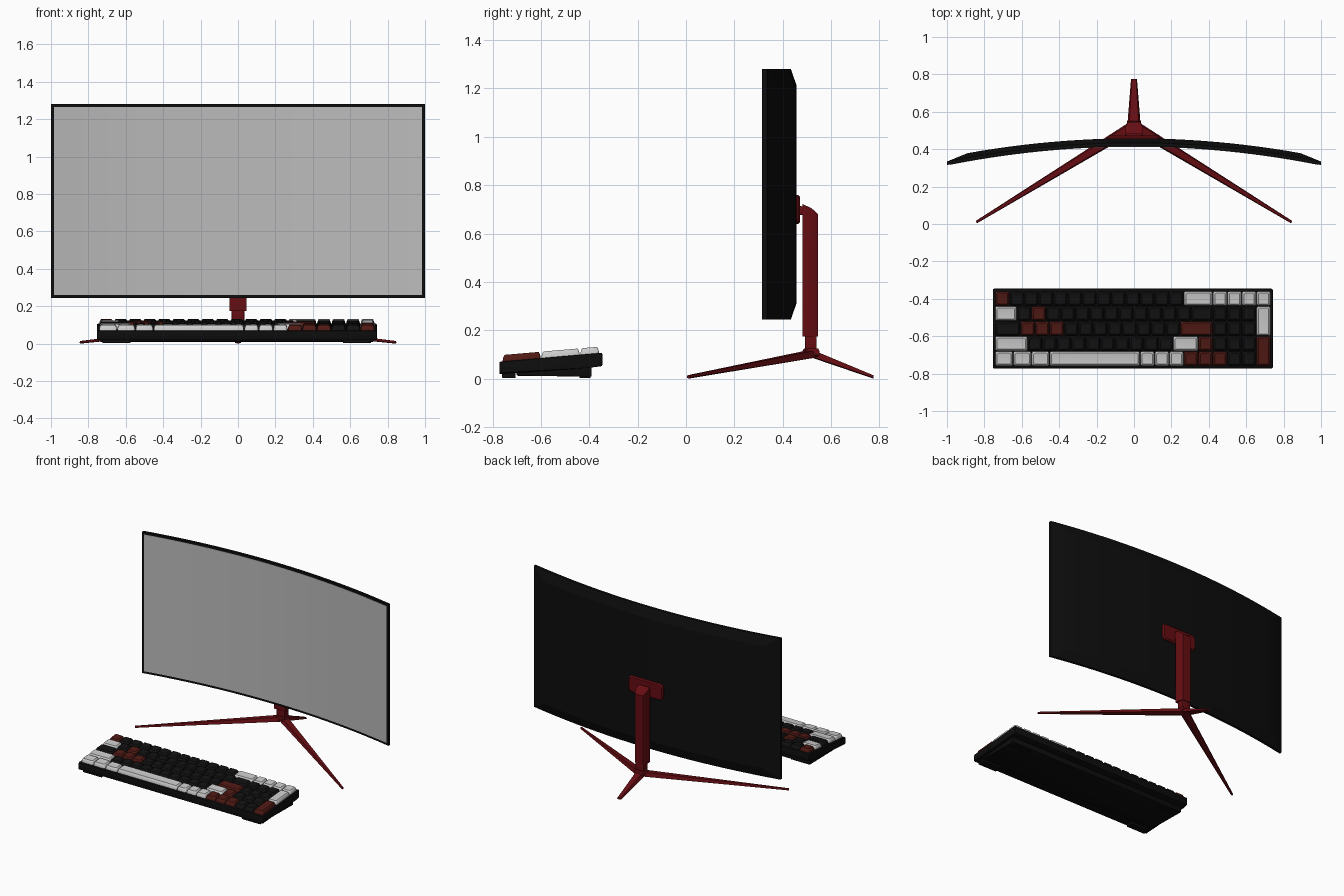
import bpy, bmesh
from math import sin, cos, pi, radians
from mathutils import Vector

if "Cube" in bpy.data.objects:
    bpy.data.objects.remove(bpy.data.objects["Cube"])


def mat(name, col):
    m = bpy.data.materials.new(name)
    m.diffuse_color = (*col, 1)
    m.use_nodes = True
    m.node_tree.nodes["Principled BSDF"].inputs["Base Color"].default_value = m.diffuse_color
    return m


BLACK = mat("black_plastic", (0.004, 0.004, 0.004))
DARK = mat("black_keycap", (0.006, 0.006, 0.006))
RED = mat("red_metal", (0.13, 0.004, 0.006))
KEYRED = mat("red_keycap", (0.08, 0.01, 0.007))
WHITE = mat("white_keycap", (0.65, 0.65, 0.65))
SCREEN = mat("screen_grey", (0.5, 0.5, 0.5))


def finish(name, bm, material, angle=30):
    bmesh.ops.remove_doubles(bm, verts=bm.verts, dist=1e-5)
    bmesh.ops.recalc_face_normals(bm, faces=bm.faces)
    me = bpy.data.meshes.new(name)
    bm.to_mesh(me)
    bm.free()
    ob = bpy.data.objects.new(name, me)
    bpy.context.collection.objects.link(ob)
    me.materials.append(material)
    bpy.ops.object.select_all(action='DESELECT')
    ob.select_set(True)
    bpy.context.view_layer.objects.active = ob
    bpy.ops.object.shade_smooth_by_angle(angle=radians(angle))
    return ob


def loft(bm, rings, caps=True):
    vs = [[bm.verts.new(p) for p in r] for r in rings]
    n = len(vs[0])
    for a, b in zip(vs, vs[1:]):
        for i in range(n):
            bm.faces.new((a[i], a[(i + 1) % n], b[(i + 1) % n], b[i]))
    if caps:
        bm.faces.new(vs[0])
        bm.faces.new(vs[-1])


def rrect(w, h, r, n=3):
    """Rounded rectangle with half sizes w, h."""
    pts = []
    for k, (sx, sy) in enumerate(((1, 1), (-1, 1), (-1, -1), (1, -1))):
        for i in range(n + 1):
            a = (k + i / n) * pi / 2
            pts.append((sx * (w - r) + r * cos(a), sy * (h - r) + r * sin(a)))
    return pts


def prism(name, profile, x0, x1, material, bevel=0.0):
    """Extrude a (y, z) profile along x."""
    bm = bmesh.new()
    loft(bm, [[(x, y, z) for y, z in profile] for x in (x0, x1)])
    if bevel:
        bmesh.ops.bevel(bm, geom=list(bm.edges), offset=bevel, segments=2,
                        profile=0.5, affect='EDGES')
    return finish(name, bm, material)


# ---------- curved monitor ----------
Z0, Z1 = 0.245, 1.28


def front(x):
    return 0.415 - 0.1 * x * x


inner = [-0.89 + 1.78 * i / 24 for i in range(25)]
bm = bmesh.new()
rings = []
for x in [-1] + inner + [1]:
    y = front(x)
    dz, d = (0, 0.019) if abs(x) == 1 else (0.07, 0.043)
    rings.append([(x, y, Z0), (x, y, Z1), (x, y + 0.019, Z1), (x, y + d, Z1 - dz),
                  (x, y + d, Z0 + dz), (x, y + 0.019, Z0)])
loft(bm, rings)
finish("monitor_shell", bm, BLACK, 15)

# thin screen sheet, just proud of the bezel
bm = bmesh.new()
rings = []
for i in range(29):
    x = 0.984 * (-1 + 2 * i / 28)
    y = front(x)
    rings.append([(x, y - 0.002, Z0 + 0.016), (x, y - 0.002, Z1 - 0.016),
                  (x, y + 0.002, Z1 - 0.016), (x, y + 0.002, Z0 + 0.016)])
loft(bm, rings)
finish("screen", bm, SCREEN)

# ---------- stand ----------
bm = bmesh.new()
loft(bm, [[(x, y, 0.70 + z) for x, z in rrect(0.14 - i, 0.06 - i, 0.025)]
          for y, i in ((0.44, 0), (0.464, 0), (0.472, 0.008))])
finish("mount_plate", bm, RED)
prism("tilt_arm", [(0.465, 0.675), (0.465, 0.715), (0.495, 0.71), (0.495, 0.68)],
      -0.04, 0.04, RED, 0.003)

# column: back corners chamfered, top sloping backward
bm = bmesh.new()
section = [(-0.045, 0.482), (0.045, 0.482), (0.045, 0.52), (0.032, 0.546),
           (-0.032, 0.546), (-0.045, 0.52)]


def top_z(y):
    return 0.722 - 0.2 * (y - 0.482) - 7 * (y - 0.482) ** 2


loft(bm, [[(x, y, 0.175) for x, y in section],
          [(x, y, top_z(y)) for x, y in section]])
finish("stand_column", bm, RED)
prism("lower_post", [(0.492, 0.10), (0.492, 0.19), (0.54, 0.19), (0.54, 0.10)],
      -0.034, 0.034, RED, 0.004)


def leg(name, tip, hw0, hw1):
    hub, tip = Vector((0, 0.525)), Vector(tip)
    side = (tip - hub).normalized().orthogonal()
    bm = bmesh.new()
    rings = []
    for c, w, zb, zt in ((hub, hw0, 0.085, 0.118), (tip, hw1, 0.0, 0.014)):
        rings.append([(*(c + side * w), zb + 0.004), (*(c + side * w * 0.7), zt),
                      (*(c - side * w * 0.7), zt), (*(c - side * w), zb + 0.004),
                      (*c, zb)])
    loft(bm, rings)
    finish(name, bm, RED, 20)


leg("front_leg_left", (-0.843, 0.01), 0.03, 0.007)
leg("front_leg_right", (0.843, 0.01), 0.03, 0.007)
leg("rear_leg", (0, 0.775), 0.036, 0.016)
bm = bmesh.new()
hub = [(-0.045, 0.50), (-0.02, 0.482), (0.02, 0.482), (0.045, 0.50),
       (0.036, 0.552), (-0.036, 0.552)]
loft(bm, [[(x * s, 0.52 + (y - 0.52) * s, z) for x, y in hub]
          for s, z in ((0.7, 0.086), (1, 0.097), (1, 0.115), (0.85, 0.124))])
finish("leg_hub", bm, RED)

# ---------- keyboard case ----------
def deck(y):
    return 0.07 + 0.086 * (y + 0.772)


prism("keyboard_case", [(-0.772, 0.018), (-0.772, 0.07), (-0.346, 0.107), (-0.346, 0.052),
                        (-0.39, 0.046)], -0.755, 0.742, BLACK, 0.006)
prism("case_underside", [(-0.70, 0.012), (-0.70, 0.04), (-0.39, 0.06), (-0.39, 0.008)],
      -0.735, 0.722, BLACK, 0.003)
for n, x in (("left", -0.65), ("right", 0.637)):
    for part, y0, y1 in (("front", -0.76, -0.705), ("rear", -0.44, -0.395)):
        prism(f"{part}_foot_{n}", [(y0, 0.002), (y0, 0.03), (y1, 0.03), (y1, 0.002)],
              x - 0.075, x + 0.075, BLACK, 0.002)

# ---------- keycaps: (colour, width in units, count) for each row ----------
ROWS = [
    "r1x1 b1x12 w2x1 w1x4",
    "w1.5x1 b1x1 r1x1 b1x10 b1.5x1 b1x3",
    "b1.75x1 r1x3 b1x8 r2.25x1 b1x3",
    "w2.25x1 b1x10 w1.75x1 r1x1 b1x3",
    "w1.25x3 w6.25x1 w1x3 r1x3 b1x2",
]
U, V = 0.0776, 0.0805
caps = {"b": bmesh.new(), "r": bmesh.new(), "w": bmesh.new()}


def key(colour, col, row, w, tall=1):
    cx = -0.743 + (col + w / 2) * U
    cy = -0.358 - (row + tall / 2) * V
    rings = []
    for inset, h in ((0.002, -0.003), (0.003, 0.011), (0.008, 0.024),
                     (0.011, 0.0265), (0.018, 0.0255)):
        rings.append([(cx + x, cy + y, deck(cy + y) + h) for x, y in
                      rrect(w * U / 2 - inset, tall * V / 2 - inset, 0.008)])
    loft(caps[colour], rings)


for row, spec in enumerate(ROWS):
    col = 0
    for item in spec.split():
        w, n = item[1:].split("x")
        for _ in range(int(n)):
            key(item[0], col, row, float(w))
            col += float(w)
# double-height keys on the number pad
key("w", 18, 1, 1, 2)
key("r", 18, 3, 1, 2)
finish("black_keys", caps["b"], DARK, 35)
finish("red_keys", caps["r"], KEYRED, 35)
finish("white_keys", caps["w"], WHITE, 35)
